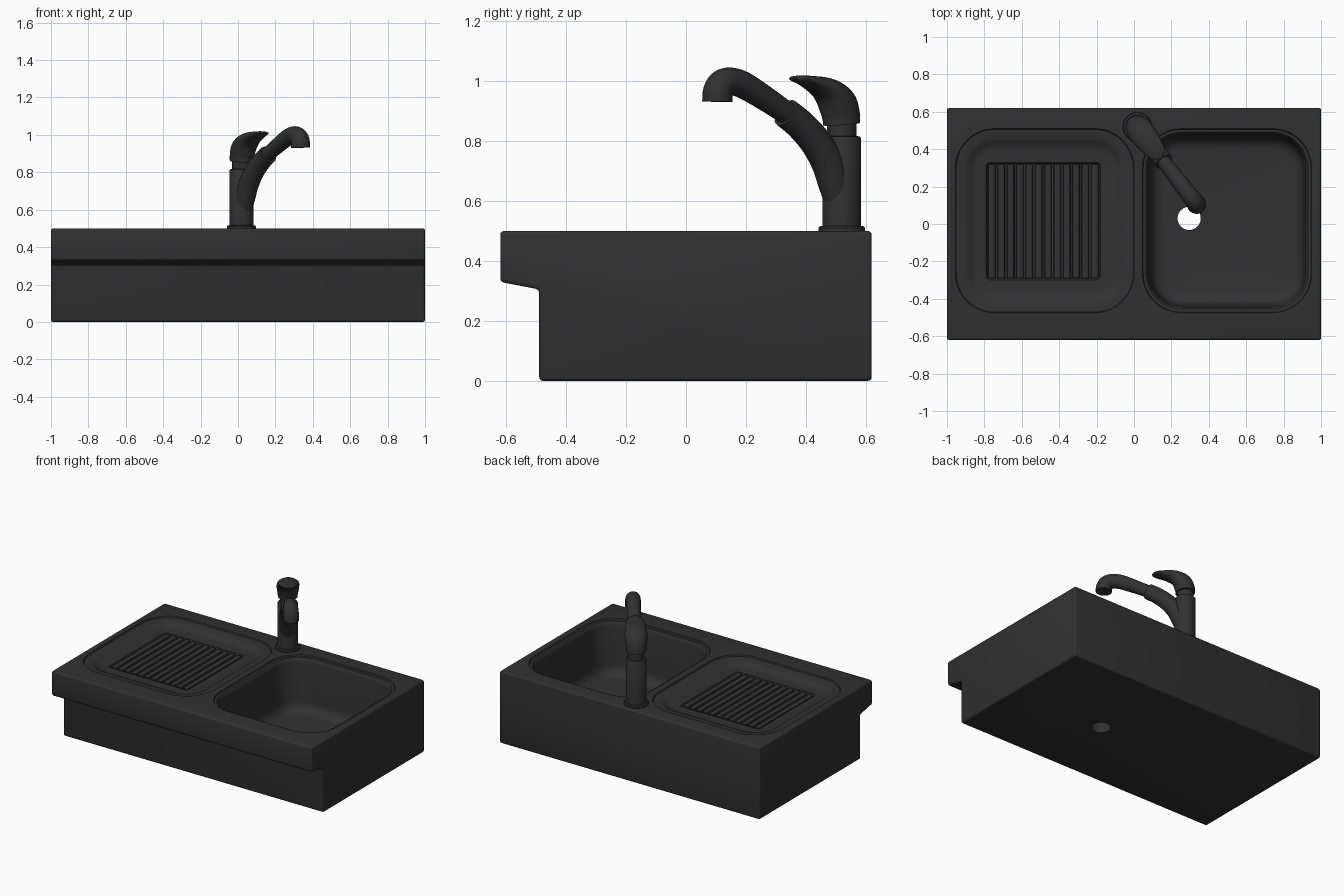
import bpy, bmesh, math
from mathutils import Vector

if "Cube" in bpy.data.objects:
    bpy.data.objects.remove(bpy.data.objects["Cube"])

mat = bpy.data.materials.new("dark_grey")
mat.diffuse_color = (0.03, 0.03, 0.03, 1)
mat.use_nodes = True
mat.node_tree.nodes["Principled BSDF"].inputs["Base Color"].default_value = mat.diffuse_color


def make(name, bm, angle=35):
    bmesh.ops.recalc_face_normals(bm, faces=bm.faces)
    me = bpy.data.meshes.new(name)
    bm.to_mesh(me)
    bm.free()
    ob = bpy.data.objects.new(name, me)
    bpy.context.collection.objects.link(ob)
    me.materials.append(mat)
    smooth(ob, angle)
    return ob


def smooth(ob, angle=35):
    bpy.ops.object.select_all(action='DESELECT')
    ob.select_set(True)
    bpy.context.view_layer.objects.active = ob
    bpy.ops.object.shade_smooth_by_angle(angle=math.radians(angle))


def loft(name, rings, angle=35):
    bm = bmesh.new()
    loops = [[bm.verts.new(p) for p in r] for r in rings]
    n = len(loops[0])
    for a, b in zip(loops, loops[1:]):
        for i in range(n):
            bm.faces.new((a[i], a[(i + 1) % n], b[(i + 1) % n], b[i]))
    bm.faces.new(loops[0][::-1])
    bm.faces.new(loops[-1])
    return make(name, bm, angle)


def round_rect(x0, x1, y0, y1, r, z, seg=12):
    pts = []
    for k, (cx, cy) in enumerate([(x1 - r, y1 - r), (x0 + r, y1 - r),
                                  (x0 + r, y0 + r), (x1 - r, y0 + r)]):
        for i in range(seg + 1):
            a = math.pi / 2 * (k + i / seg)
            pts.append((cx + r * math.cos(a), cy + r * math.sin(a), z))
    return pts


def pocket(name, box, r, steps):
    """Stepped recess; steps are (inset, z, corner radius)."""
    x0, x1, y0, y1 = box
    return loft(name, [round_rect(x0 + i, x1 - i, y0 + i, y1 - i, rr, z)
                       for i, z, rr in [(0, 0.55, r)] + steps])


def circle(cx, cy, r, z, n=40):
    return [(cx + r * math.cos(2 * math.pi * i / n),
             cy + r * math.sin(2 * math.pi * i / n), z) for i in range(n)]


def cut(ob, cutter):
    m = ob.modifiers.new("cut", 'BOOLEAN')
    m.operation, m.solver, m.object = 'DIFFERENCE', 'EXACT', cutter
    bpy.context.view_layer.objects.active = ob
    bpy.ops.object.modifier_apply(modifier=m.name)
    bpy.data.objects.remove(cutter)


# Body: side profile extruded along x, edges rounded
profile = [(-0.62, 0.33), (-0.49, 0.305), (-0.49, 0), (0.62, 0), (0.62, 0.5), (-0.62, 0.5)]
bm = bmesh.new()
f = bm.faces.new([bm.verts.new((-1, y, z)) for y, z in profile])
ext = bmesh.ops.extrude_face_region(bm, geom=[f])
bmesh.ops.translate(bm, vec=(2, 0, 0), verts=[v for v in ext["geom"] if isinstance(v, bmesh.types.BMVert)])
bmesh.ops.recalc_face_normals(bm, faces=bm.faces)
bmesh.ops.bevel(bm, geom=bm.edges[:], offset=0.012, segments=3, profile=0.5, affect='EDGES')
body = make("sink_body", bm)

# Basin with a rim step, steep walls and a rounded floor edge
floor, fr = 0.13, 0.07
steps = [(0, 0.5, 0.21), (0.004, 0.491, 0.206), (0.02, 0.489, 0.19), (0.028, 0.48, 0.182),
         (0.032, 0.465, 0.178), (0.045, floor + fr, 0.165)]
for i in range(1, 7):
    a = math.pi / 2 * i / 6
    ins = fr * (1 - math.cos(a))
    steps.append((0.045 + ins, floor + fr * (1 - math.sin(a)), 0.165 - ins))
cut(body, pocket("basin_cutter", (0.045, 0.95, -0.475, 0.51), 0.21, steps))

# Shallow drainer tray
cut(body, pocket("tray_cutter", (-0.955, 0.0, -0.475, 0.51), 0.21,
                 [(0, 0.5, 0.21), (0.004, 0.491, 0.206), (0.05, 0.488, 0.16), (0.065, 0.484, 0.145),
                  (0.085, 0.47, 0.125), (0.1, 0.464, 0.11), (0.12, 0.462, 0.09)]))

# Ribbed panel recess and drain hole
cut(body, pocket("panel_cutter", (-0.79, -0.18, -0.30, 0.33), 0.02,
                 [(0, 0.462, 0.02), (0.008, 0.444, 0.012)]))
cut(body, loft("drain_cutter", [circle(0.295, 0.03, 0.062, z) for z in (-0.1, 0.3)]))
smooth(body)

# Drainer ribs
bm = bmesh.new()
for i in range(12):
    x = -0.485 + (i - 5.5) * 0.05
    rib = [(-0.021, 0.44), (-0.017, 0.459), (-0.012, 0.462), (0.012, 0.462), (0.017, 0.459), (0.021, 0.44)]
    a = [bm.verts.new((x + dx, -0.288, z)) for dx, z in rib]
    b = [bm.verts.new((x + dx, 0.318, z)) for dx, z in rib]
    for j in range(6):
        k = (j + 1) % 6
        bm.faces.new((a[j], a[k], b[k], b[j]))
    bm.faces.new(a)
    bm.faces.new(b)
make("drainer_ribs", bm)

# Tap column: flange, post and neck turned as one piece
TX, TY = 0.018, 0.52
loft("tap_column", [circle(TX, TY, r, z) for r, z in
                    [(0.078, 0.49), (0.078, 0.51), (0.073, 0.516), (0.064, 0.517), (0.064, 0.81),
                     (0.06, 0.816), (0.049, 0.817), (0.049, 0.87)]])

# Spout and lever lie in a vertical plane turned towards the drain
DIR, SIDE = Vector((0.606, -0.795, 0)), Vector((0.795, 0.606, 0))


def sweep(name, pts, sub=6, n=28, angle=40):
    """Tube through (distance, z, in-plane radius, sideways radius) points."""
    P = [Vector(p) for p in pts]
    P = [2 * P[0] - P[1]] + P + [2 * P[-1] - P[-2]]
    path = []
    for i in range(1, len(P) - 2):
        a, b, c, d = P[i - 1:i + 3]
        for s in range(sub + (i == len(P) - 3)):
            t = s / sub
            path.append(0.5 * (2 * b + (c - a) * t + (2 * a - 5 * b + 4 * c - d) * t * t
                               + (3 * b - a - 3 * c + d) * t ** 3))
    rings = []
    for i, p in enumerate(path):
        t = path[min(i + 1, len(path) - 1)] - path[max(i - 1, 0)]
        t = Vector((t[0], t[1])).normalized()
        nrm = DIR * -t[1] + Vector((0, 0, t[0]))
        c = Vector((TX, TY, p[1])) + DIR * p[0]
        rings.append([c + nrm * p[2] * math.cos(2 * math.pi * k / n)
                      + SIDE * p[3] * math.sin(2 * math.pi * k / n) for k in range(n)])
    return loft(name, rings, angle)


def tube(name, pts):
    return sweep(name, [(d, z, r, r) for d, z, r in pts])


tube("spout_arm", [(0.01, 0.60, 0.05), (0.03, 0.66, 0.055), (0.06, 0.73, 0.055), (0.112, 0.80, 0.053),
                   (0.175, 0.856, 0.051), (0.235, 0.895, 0.05)])
tube("spout_head", [(0.21, 0.88, 0.039), (0.25, 0.904, 0.039), (0.33, 0.947, 0.042), (0.41, 0.986, 0.045),
                    (0.465, 1.0, 0.046), (0.503, 0.991, 0.048), (0.52, 0.965, 0.05), (0.522, 0.932, 0.051)])
sweep("lever_handle", [(0, 0.857, 0.062, 0.062), (0.004, 0.89, 0.062, 0.066), (0.022, 0.932, 0.06, 0.071),
                       (0.066, 0.972, 0.041, 0.07), (0.135, 0.998, 0.021, 0.058),
                       (0.185, 1.008, 0.011, 0.042), (0.21, 1.009, 0.004, 0.016)])
